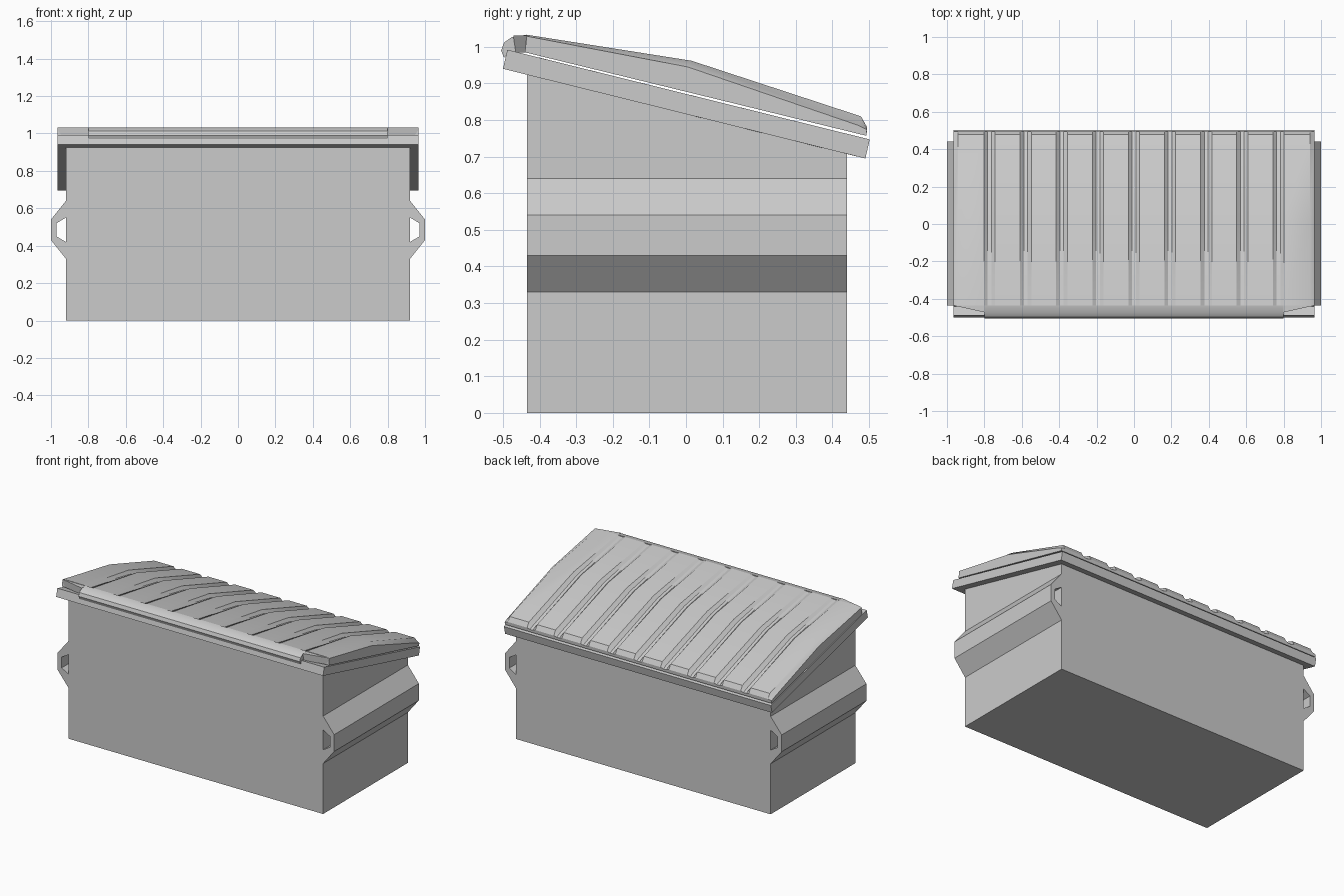
import bpy, bmesh

if "Cube" in bpy.data.objects:
    bpy.data.objects.remove(bpy.data.objects["Cube"])

def loft(name, rings, closed=False):
    """Skin a list of equal-length point rings; cap the ends unless closed."""
    bm = bmesh.new()
    vs = [[bm.verts.new(p) for p in r] for r in rings]
    n = len(vs[0])
    pairs = list(zip(vs, vs[1:])) + ([(vs[-1], vs[0])] if closed else [])
    for a, b in pairs:
        for i in range(n):
            j = (i + 1) % n
            bm.faces.new((a[i], a[j], b[j], b[i]))
    if not closed:
        bm.faces.new(vs[0])
        bm.faces.new(vs[-1])
    bmesh.ops.recalc_face_normals(bm, faces=bm.faces)
    me = bpy.data.meshes.new(name)
    bm.to_mesh(me)
    bm.free()
    ob = bpy.data.objects.new(name, me)
    bpy.context.collection.objects.link(ob)
    return ob

def rect(x, y0, y1, z0, z1):
    """Rectangle whose height goes from z0 at the front to z1 at the back."""
    return [(-x, y0, z0), (x, y0, z0), (x, y1, z1), (-x, y1, z1)]

# hollow bin body with sloping top
loft("bin_body", [
    rect(0.92, -0.435, 0.44, 0, 0),
    rect(0.92, -0.435, 0.44, 0.95, 0.735),
    rect(0.90, -0.415, 0.42, 0.945, 0.74),
    rect(0.90, -0.415, 0.42, 0.02, 0.02)])

# sloping rim frame
loft("rim", [
    rect(0.965, -0.50, 0.49, 0.94, 0.695),
    rect(0.965, -0.488, 0.502, 0.992, 0.747),
    rect(0.90, -0.415, 0.42, 0.974, 0.767),
    rect(0.90, -0.415, 0.42, 0.919, 0.712)], closed=True)

# fork pockets on both sides
pocket = [(0.92, 0.33), (1.0, 0.43), (1.0, 0.54), (0.92, 0.64),
          (0.92, 0.55), (0.97, 0.52), (0.97, 0.45), (0.92, 0.42)]
for side, s in (("left", -1), ("right", 1)):
    loft("fork_pocket_" + side,
         [[(s * x, y, z) for x, z in pocket] for y in (-0.435, 0.44)])

# ribbed lid: raised and grooved cross-sections alternate across the width
high = [(-0.44, 0.985), (-0.435, 1.033), (0.015, 0.962), (0.478, 0.81), (0.495, 0.78), (0.493, 0.757)]
low = [(-0.44, 0.985), (-0.435, 1.029), (0.005, 0.945), (0.472, 0.785), (0.494, 0.774), (0.493, 0.757)]
RIBS, W = 10, 0.965
stations = [(-W, low), (-W + 0.025, high)]
for i in range(1, RIBS):
    x = -W + 2 * W * i / RIBS
    stations += [(x - 0.03, high), (x - 0.01, low), (x + 0.01, low), (x + 0.03, high)]
stations += [(W - 0.025, high), (W, low)]
lid = loft("lid", [[(x, y, z) for y, z in prof] for x, prof in stations])

# rolled lip along the front of the lid
lip = [(-0.435, 1.033), (-0.475, 1.027), (-0.497, 1.012), (-0.505, 0.99),
       (-0.497, 0.97), (-0.482, 0.985), (-0.44, 0.985)]
front_lip = loft("front_lip", [[(x, y, z) for y, z in lip] for x in (-0.8, 0.8)])

# tapered corners at the ends of the lip
for side, s in (("left", -1), ("right", 1)):
    loft("lip_corner_" + side, [
        [(s * 0.965, -0.436, z), (s * 0.8, -0.436, z), (s * 0.8, yf, z)]
        for z, yf in ((0.985, -0.465), (1.031, -0.472))])

for ob in (lid, front_lip):
    bpy.ops.object.select_all(action='DESELECT')
    ob.select_set(True)
    bpy.context.view_layer.objects.active = ob
    bpy.ops.object.shade_smooth_by_angle(angle=0.5)
